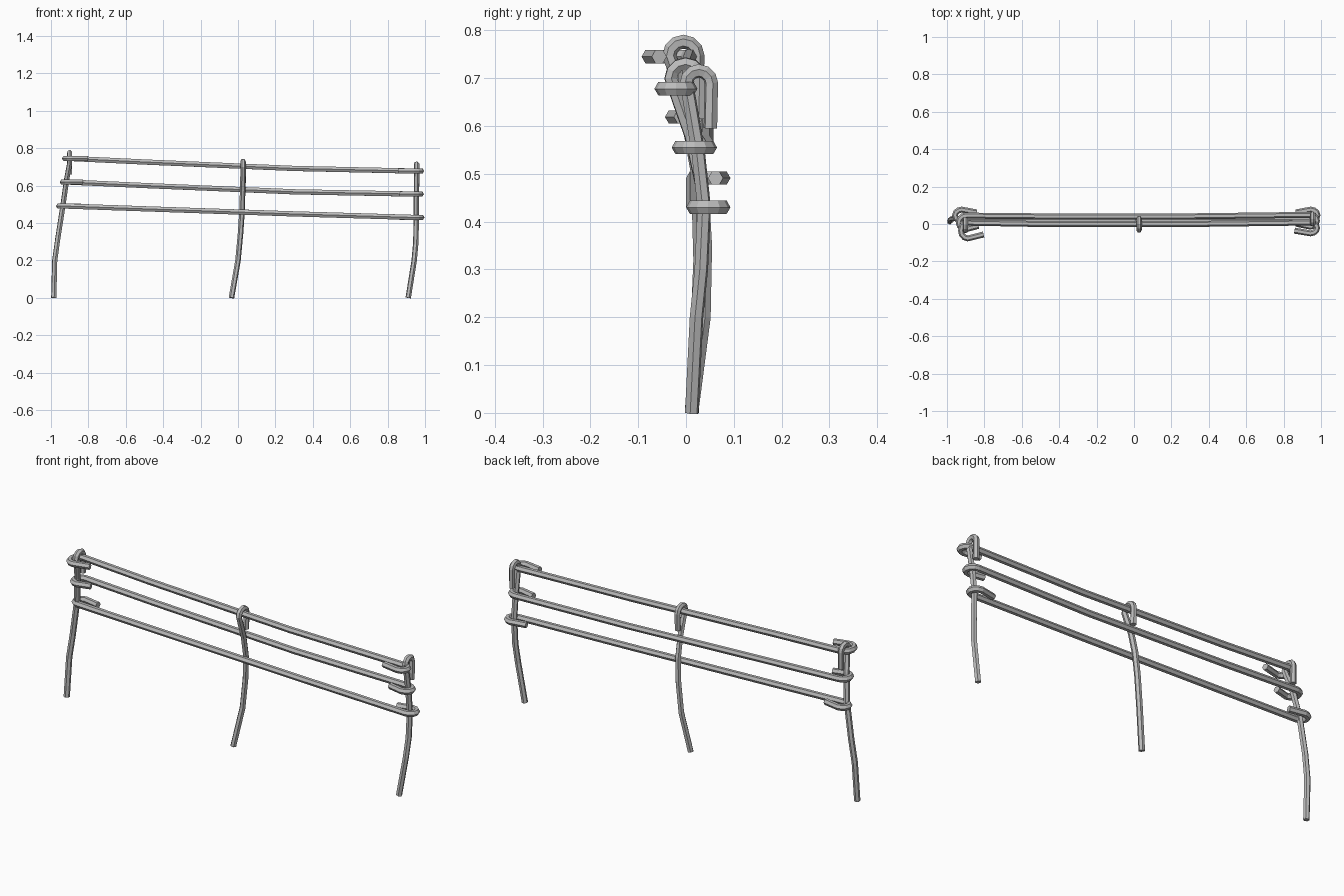
import bpy
from math import cos, sin, pi

cube = bpy.data.objects.get("Cube")
if cube:
    bpy.data.objects.remove(cube, do_unlink=True)

# Single light steel colour
steel = bpy.data.materials.new("light_steel")
steel.use_nodes = True
colour = (0.5, 0.5, 0.5, 1)
steel.diffuse_color = colour
bsdf = steel.node_tree.nodes["Principled BSDF"]
bsdf.inputs["Base Color"].default_value = colour
bsdf.inputs["Roughness"].default_value = 0.7

POST_RADIUS = 0.0148
RAIL_RADIUS = 0.016


def rod(name, points, radius):
    """Six-sided bent rod along a path, turned into a mesh."""
    curve = bpy.data.curves.new(name, 'CURVE')
    curve.dimensions = '3D'
    curve.bevel_depth = radius
    curve.bevel_resolution = 1
    curve.use_fill_caps = True
    spline = curve.splines.new('POLY')
    spline.points.add(len(points) - 1)
    for p, co in zip(spline.points, points):
        p.co = (*co, 1)
    curve.materials.append(steel)
    temp = bpy.data.objects.new(name, curve)
    bpy.context.collection.objects.link(temp)
    bpy.context.view_layer.update()
    mesh = bpy.data.meshes.new_from_object(temp.evaluated_get(bpy.context.evaluated_depsgraph_get()))
    bpy.data.objects.remove(temp, do_unlink=True)
    mesh.name = name
    for f in mesh.polygons:
        f.use_smooth = False
    if not mesh.materials:
        mesh.materials.append(steel)
    bpy.context.collection.objects.link(bpy.data.objects.new(name, mesh))


def post(name, stem, y_front, y_back, top, tail):
    """Bent stem that curls over backwards into a hook at its top."""
    x = stem[-1][0]
    mid, r = (y_front + y_back) / 2, (y_back - y_front) / 2
    z = top - POST_RADIUS - r
    arc = [(x, mid - r * cos(pi * i / 6), z + r * sin(pi * i / 6)) for i in range(7)]
    rod(name, stem + arc + [(x, y_back - 0.002, tail)], POST_RADIUS)


post("right_post", [(-0.985, 0.012, 0), (-0.98, 0.025, 0.2), (-0.963, 0.03, 0.32),
                    (-0.935, 0.025, 0.5), (-0.915, 0.0, 0.64), (-0.9, -0.025, 0.72)],
     -0.035, 0.024, 0.791, 0.66)
post("middle_post", [(-0.035, 0.012, 0), (0.0, 0.038, 0.2), (0.014, 0.041, 0.35),
                     (0.022, 0.034, 0.47), (0.025, 0.01, 0.58), (0.027, -0.018, 0.66)],
     -0.032, 0.03, 0.745, 0.615)
post("left_post", [(0.91, 0.012, 0), (0.942, 0.022, 0.2), (0.951, 0.032, 0.3),
                   (0.953, 0.038, 0.43), (0.954, 0.025, 0.55), (0.955, 0.008, 0.65)],
     0.001, 0.053, 0.73, 0.595)


def hook(x_tip, side, y_rail, y_tail, z, tail_length):
    """Flat curl round a post, listed from the rail out to the tail end."""
    mid, r = (y_rail + y_tail) / 2, (y_tail - y_rail) / 2
    depth = 0.036
    xc = x_tip - side * depth
    bend = [(xc + side * depth * sin(pi * i / 6), mid - r * cos(pi * i / 6), z)
            for i in range(7)]
    end = (xc - side * tail_length, y_tail - r * 0.5, z)
    return bend + [end]


def rail(name, y, z, right, left):
    """Long rod between the end posts, curled at both ends."""
    (xr, yr0, yr1, tr), (xl, yl0, yl1, tl) = right, left
    z0, z1, z2 = z
    a = hook(xr, -1, yr0, yr1, z0, tr)
    b = hook(xl, 1, yl0, yl1, z2, tl)
    rod(name, a[::-1] + [(-0.5, y, z0 + (z1 - z0) * 0.35), (0.3, y, z1)] + b, RAIL_RADIUS)


rail("top_rail", 0.0, (0.745, 0.692, 0.678),
     (-0.925, 0.007, -0.077, 0.085), (0.979, 0.008, -0.05, 0.085))
rail("middle_rail", 0.041, (0.619, 0.567, 0.555),
     (-0.937, 0.045, -0.028, 0.07), (0.978, 0.049, -0.014, 0.075))
rail("bottom_rail", 0.016, (0.491, 0.449, 0.43),
     (-0.957, 0.016, 0.077, 0.08), (0.981, 0.016, 0.077, 0.08))
